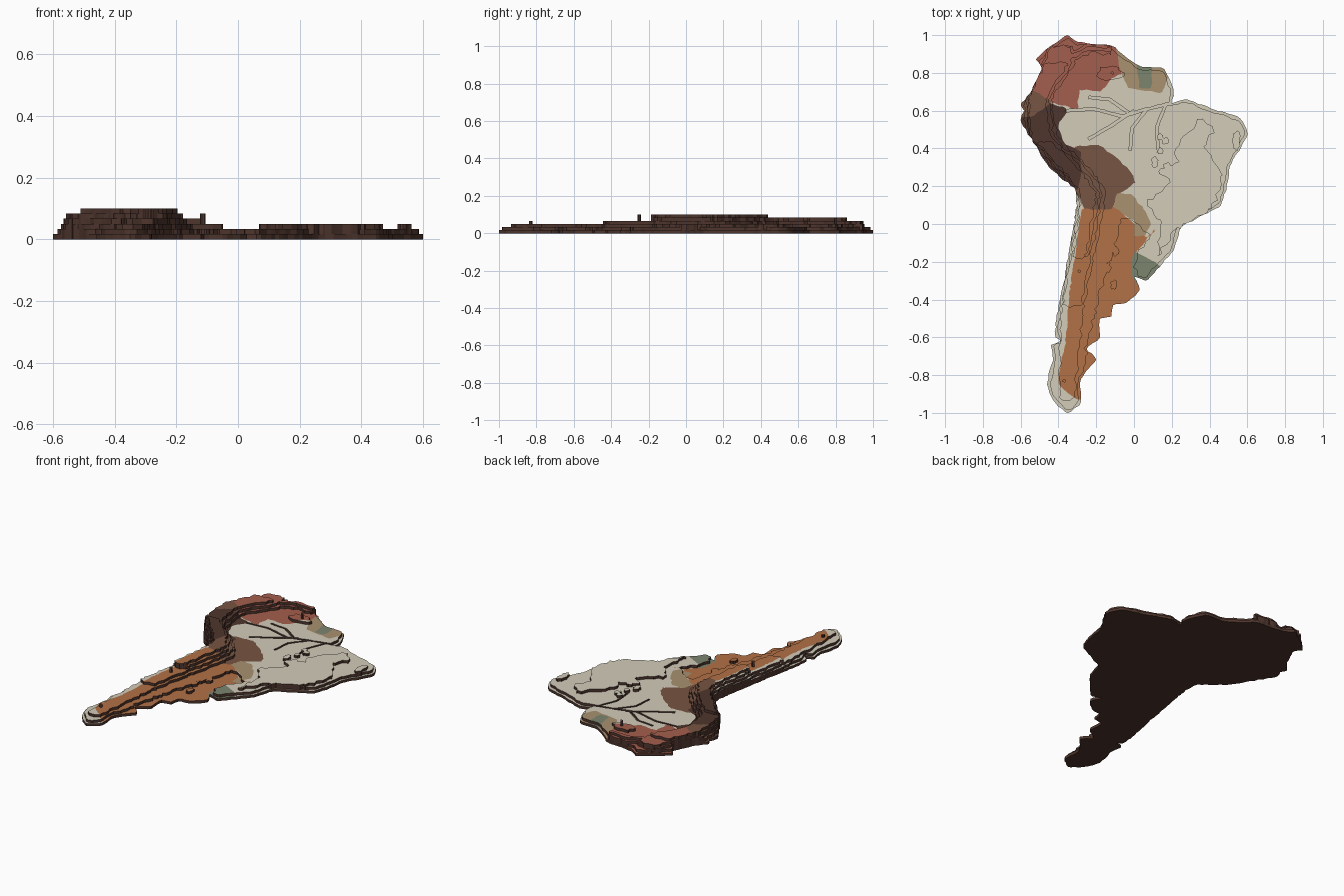
import bpy
import math
import random
from mathutils import Vector
from mathutils.geometry import delaunay_2d_cdt

random.seed(4)
STEP = 0.1 / 6          # thickness of one terrace sheet

cube = bpy.data.objects.get("Cube")
if cube:
    bpy.data.objects.remove(cube, do_unlink=True)


def make_material(name, *display_colour):
    """Flat material from display colour values."""
    linear = [((c / 255 + 0.055) / 1.055) ** 2.4 for c in display_colour] + [1]
    material = bpy.data.materials.new(name)
    material.use_nodes = True
    material.diffuse_color = linear
    material.node_tree.nodes["Principled BSDF"].inputs["Base Color"].default_value = linear
    return material


dark = make_material("dark_brown", 78, 53, 45)
brown = make_material("mid_brown", 119, 85, 67)
cream = make_material("cream", 212, 204, 186)
orange = make_material("burnt_orange", 178, 113, 70)
red = make_material("brick_red", 163, 94, 77)
tan = make_material("tan", 168, 145, 112)
green = make_material("grey_green", 125, 133, 111)


def units(points):
    """Hundredths to model units."""
    return [Vector(p) / 100 for p in points]


def trace(points, ragged, bend=0.3):
    """Closed curve through the points, with ragged samples between them."""
    result, total = [], len(points)
    for i, a in enumerate(points):
        before, b, after = points[i - 1], points[(i + 1) % total], points[(i + 2) % total]
        leave, arrive = (b - before) * bend, (after - a) * bend
        side = (b - a).orthogonal().normalized()
        count = max(1, round((b - a).length / 0.022))
        result.append(a)
        for t in (k / count for k in range(1, count)):
            ease = t * t * (3 - 2 * t)
            p = a.lerp(b, ease) + leave * t * (1 - t) ** 2 - arrive * t * t * (1 - t)
            result.append(p + side * random.uniform(-ragged, ragged))
    return result


def inset(points, distance):
    """Clockwise outline moved inward along its corner normals."""
    result = []
    for i, p in enumerate(points):
        along = points[(i + 1) % len(points)] - points[i - 1]
        result.append(p + Vector((along.y, -along.x)).normalized() * distance)
    return result


def strip(path, width):
    """Ribbon that follows a path."""
    points = units(path)
    left, right = [], []
    for i, p in enumerate(points):
        along = points[min(i + 1, len(points) - 1)] - points[max(i - 1, 0)]
        side = along.orthogonal().normalized() * width
        left.append(p + side)
        right.append(p - side)
    return left + right[::-1]


def blob(x, y, rx, ry):
    """Ragged oval patch."""
    ring = []
    for i in range(14):
        r, a = random.uniform(0.65, 1.1), math.tau * i / 14
        ring.append((x + rx * r * math.cos(a), y + ry * r * math.sin(a)))
    return units(ring)


class Area:
    """Outline with a quick inside test."""
    def __init__(self, outline):
        self.outline = outline
        xs, ys = [p.x for p in outline], [p.y for p in outline]
        self.box = min(xs), max(xs), min(ys), max(ys)

    def holds(self, p):
        left, right, bottom, top = self.box
        if not (left <= p.x <= right and bottom <= p.y <= top):
            return False
        inside, a = False, self.outline[-1]
        for b in self.outline:
            if (a.y > p.y) != (b.y > p.y) and p.x < a.x + (p.y - a.y) * (b.x - a.x) / (b.y - a.y):
                inside = not inside
            a = b
        return inside


# Coastline, clockwise from the north tip
east_coast = [(-35, 100), (-31, 97), (-18, 95), (-11, 94), (-5, 89), (5, 83), (16, 82), (21, 70), (20, 64),
              (28, 66), (41, 61), (56, 56), (60, 47), (51, 31), (50, 24), (46, 10), (37, 5), (25, -2),
              (21, -14), (12, -24), (6, -30), (0, -28), (3, -35), (-5, -42), (-11, -43), (-12, -49),
              (-18, -50), (-18, -60), (-25, -66), (-20, -72), (-28, -82), (-28, -94)]
west_coast = [(-35, -100), (-43, -93), (-46, -85), (-43, -71), (-44, -64), (-39, -62), (-42, -57), (-36, -24),
              (-31, 5), (-31, 18), (-44, 29), (-55, 46), (-60, 55), (-58, 60), (-60, 63), (-54, 71),
              (-49, 83), (-52, 87), (-43, 95)]
shore = units(east_coast + west_coast)
coast = Area(trace(shore, 0.004))
inland = Area(trace(inset(shore, 0.015), 0.005))

# Coloured regions; the first one that holds a point wins
regions = []


def region(name, material, *border):
    regions.append((name, material, Area(trace(units(border), 0.005, 0.15))))


region("north_east_coast_middle", green, (0, 92), (3, 72), (9, 72), (10, 92))
region("north_east_coast", tan, (-9, 95), (-7, 80), (-3, 72), (15, 70), (22, 95))
region("west_coast_corner", brown, (-66, 72), (-54, 71), (-44, 65), (-54, 57), (-66, 58))
region("northern_region", red, (-60, 71), (-42, 64), (-30, 61), (-29, 71), (-18, 70), (-12, 77), (-4, 81),
       (-6, 105), (-60, 105))
region("western_highlands", dark, (-70, 72), (-36, 61), (-40, 52), (-37, 43), (-28, 38), (-30, 18), (-70, 20))
region("southern_river_land", tan, (-9, 16), (-2, 16), (5, 8), (9, 0), (6, -6), (0, -6), (0, 2), (-11, 9))
region("central_plateau", brown, (-32, 40), (-19, 42), (-5, 31), (1, 22), (-9, 15), (-12, 8), (-26, 8), (-31, 18))
region("south_east_corner", green, (0, -15), (11, -20), (18, -27), (6, -36), (-1, -28))
region("southern_plains", orange, (-27, 8), (-10, 9), (7, -7), (11, -3), (0, -17), (0, -28), (12, -40),
       (-10, -92), (-29, -93), (-40, -84), (-36, -60), (-34, -35))
region("south_west_strip", cream, (-55, 18), (-27, 18), (-25, -105), (-55, -105))
region("eastern_lowlands", cream, (-99, 120), (99, 120), (99, -120), (-99, -120))

# Mountain chain: y, west foot, east foot, top sheet; the sheets narrow upward
chain = [(94, -45, -31, 4), (85, -50, -29, 5), (66, -58, -42, 5), (47, -57, -39, 5), (43, -55, -35, 6),
         (24, -38, -17, 6), (15, -32, -13, 6), (-17, -35, -20, 6), (-43, -39, -25, 4), (-92, -40, -31, 3)]
raised = []
for level in range(2, 7):
    west, east = [], []
    for y, low, high, top in chain:
        if top >= level:
            shift = (high - low) * (level - 2) / 4
            west.append((low + shift * 0.2, y))
            east.append((high - shift * 0.38, y))
    raised.append((level, Area(trace(units(east + west[::-1]), 0.009, 0.15))))

# Eastern uplands and northern ranges
plateau = [(36, 57), (22, 40), (24, 33), (13, 28), (19, 22), (7, 11), (14, 2), (12, -17), (22, -3), (41, 8),
           (47, 26), (37, 41), (42, 50)]
north_range = [(-34, 88), (-24, 93), (-12, 92)]
raised += [(3, Area(trace(units(plateau), 0.014, 0.15))), (3, Area(blob(54, 44, 2.5, 6))),
           (3, Area(blob(-13, 80, 8, 4))), (3, Area(trace(strip(north_range, 0.025), 0.009, 0))),
           (4, Area(trace(strip(north_range, 0.01), 0.006, 0)))]

# Small summits, then scattered knolls on the uplands and the plain
for level, x, y in [(5, -11.5, 80), (4, -37, -83), (6, -29, -25), (4, -24, 93)]:
    raised.append((level, Area(blob(x, y, 1, 1))))
for i in range(6):
    raised.append((3, Area(blob(random.uniform(10, 22), random.uniform(18, 48), 2, 2))))
    raised.append((2, Area(blob(random.uniform(-16, -4), random.uniform(-39, -10), 2, 3))))

# River channels and the low southern plain
rivers = [[(24, 65), (4, 60), (-6, 57), (-22, 61), (-36, 60)], [(-3, 59), (-13, 66), (-24, 67)],
          [(0, 60), (-12, 52), (-24, 45)], [(7, 61), (-1, 51), (-2, 39)], [(17, 64), (12, 51), (13, 38)]]
plain = [(-6, 3), (-13, -20), (-21, -48), (-28, -96), (20, -60), (0, -22), (8, -5)]
lowlands = [Area(trace(strip(path, 0.007), 0.002, 0)) for path in rivers]
lowlands.append(Area(trace(units(plain), 0.012, 0.15)))


def sheet_count(p):
    """Number of stacked sheets at a point."""
    if not coast.holds(p):
        return 0
    level = 2 if inland.holds(p) and not any(area.holds(p) for area in lowlands) else 1
    return max([level] + [top for top, area in raised if top > level and area.holds(p)])


# Cut the plan along every outline at once
areas = [coast, inland] + [r[2] for r in regions] + [r[1] for r in raised] + lowlands
points, edges = [], []
for area in areas:
    start, count = len(points), len(area.outline)
    points += area.outline
    edges += [(start + i, start + (i + 1) % count) for i in range(count)]
plan, _, cells, *_ = delaunay_2d_cdt(points, edges, [], 0, 1e-5)

tiles, height_beside = [], {}
for cell in cells:
    a, b, c = (plan[i] for i in cell)
    if (b - a).cross(c - a) < 0:
        cell = cell[::-1]
    center = (a + b + c) / 3
    level = sheet_count(center)
    if level:
        owner = next(i for i, entry in enumerate(regions) if entry[2].holds(center))
        tiles.append((cell, level, owner))
        for i in range(3):
            height_beside[cell[i - 1], cell[i]] = level

# One terraced object per region: coloured tops, dark cliffs and underside
for index, (name, material, _) in enumerate(regions):
    verts, faces, slots, lookup = [], [], [], {}

    def corner(i, level):
        if (i, level) not in lookup:
            lookup[i, level] = len(verts)
            verts.append((plan[i].x, plan[i].y, level * STEP))
        return lookup[i, level]

    for cell, level, owner in tiles:
        if owner != index:
            continue
        faces += [[corner(i, level) for i in cell], [corner(i, 0) for i in reversed(cell)]]
        slots += [0, 1]
        for i in range(3):
            a, b = cell[i - 1], cell[i]
            for low in range(height_beside.get((b, a), 0), level):
                faces.append([corner(a, low), corner(b, low), corner(b, low + 1), corner(a, low + 1)])
                slots.append(1)
    mesh = bpy.data.meshes.new(name)
    mesh.from_pydata(verts, [], faces)
    mesh.materials.append(material)
    mesh.materials.append(dark)
    mesh.polygons.foreach_set("material_index", slots)
    mesh.update()
    bpy.context.collection.objects.link(bpy.data.objects.new(name, mesh))
